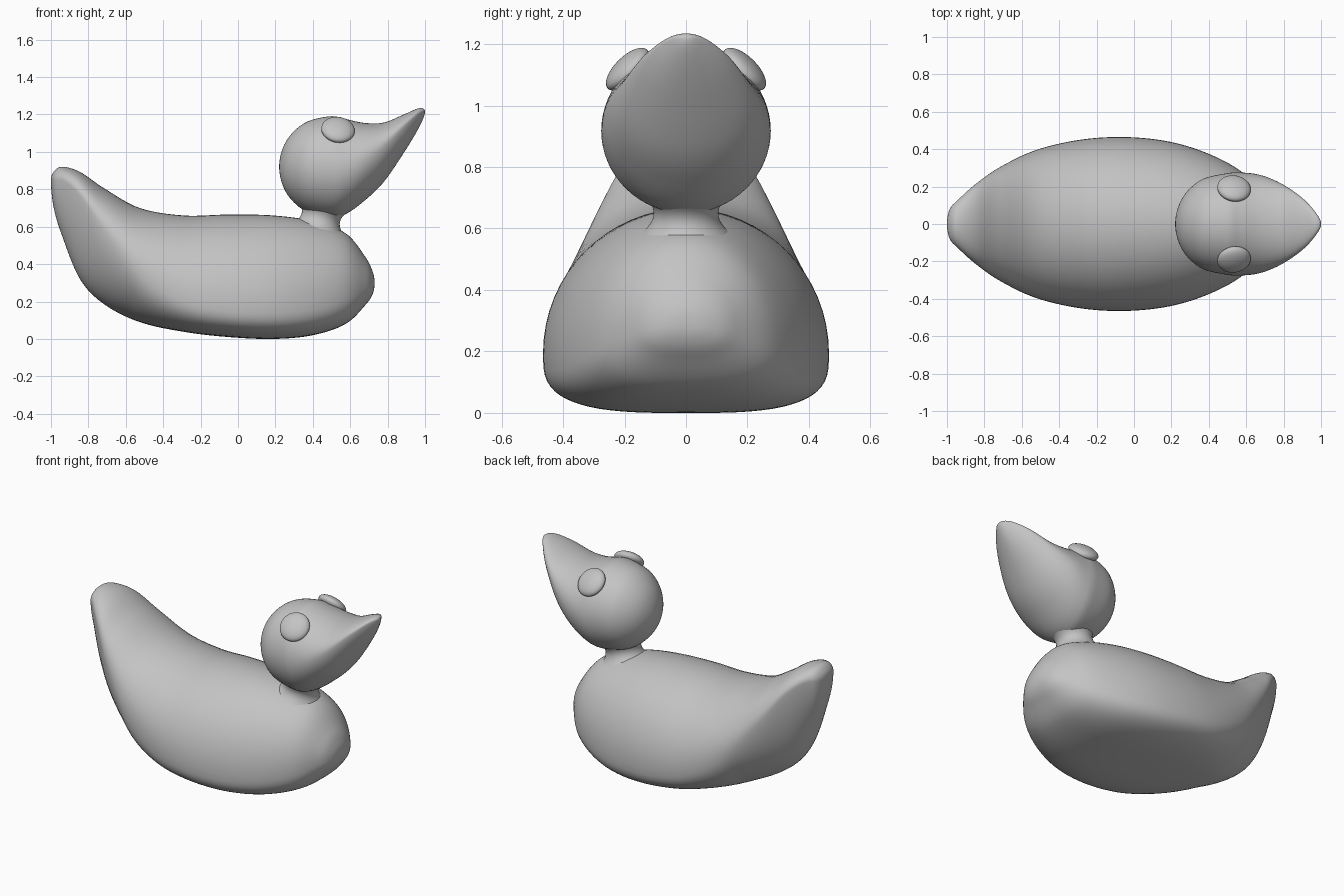
import bpy, bmesh, math
from mathutils import Vector

if "Cube" in bpy.data.objects:
    bpy.data.objects.remove(bpy.data.objects["Cube"], do_unlink=True)

grey = bpy.data.materials.new("plain grey")
grey.use_nodes = True
grey.diffuse_color = (0.55, 0.55, 0.55, 1)
grey.node_tree.nodes["Principled BSDF"].inputs["Base Color"].default_value = (0.55, 0.55, 0.55, 1)

SIDES = 64
STEPS = 8


def finish(name, bm):
    bmesh.ops.recalc_face_normals(bm, faces=bm.faces)
    for face in bm.faces:
        face.smooth = True
    mesh = bpy.data.meshes.new(name)
    bm.to_mesh(mesh)
    bm.free()
    mesh.materials.append(grey)
    obj = bpy.data.objects.new(name, mesh)
    bpy.context.scene.collection.objects.link(obj)
    return obj


def spline(p0, p1, p2, p3, t):
    """Catmull-Rom blend of whole stations."""
    return [0.5 * (2 * b + (c - a) * t + (2 * a - 5 * b + 4 * c - d) * t ** 2
                   + (3 * b - a - 3 * c + d) * t ** 3)
            for a, b, c, d in zip(p0, p1, p2, p3)]


def past_end(s):
    """Station mirrored through the tip, so that the end closes round."""
    x, low, high, half, widest = s
    return (x, high, low, -half, widest)


def power(v, n):
    return math.copysign(abs(v) ** (2 / n), v)


def ring(bm, station):
    x, low, high, half, widest = station
    mid = low + (high - low) * widest
    squareness = max(2, 4.6 - 5.2 * widest)
    verts = []
    for i in range(SIDES):
        a = math.tau * i / SIDES
        c, s = math.cos(a), math.sin(a)
        n = 2 if s > 0 else squareness
        reach = high - mid if s > 0 else mid - low
        verts.append(bm.verts.new((x, half * power(c, n), mid + reach * power(s, n))))
    return verts


def bridge(bm, a, b):
    for i in range(len(a)):
        j = (i + 1) % len(a)
        bm.faces.new((a[i], a[j], b[j], b[i]))


def loft(name, stations):
    """Skin over stations of (x, low, high, half width, widest height share)."""
    pts = [past_end(stations[1])] + stations + [past_end(stations[-2])]
    path = [spline(*pts[k:k + 4], i / STEPS)
            for k in range(len(stations) - 1) for i in range(STEPS)]
    bm = bmesh.new()
    rings = [ring(bm, s) for s in path[1:]]
    for a, b in zip(rings, rings[1:]):
        bridge(bm, a, b)
    for end, s in ((rings[0], stations[0]), (rings[-1], stations[-1])):
        tip = bm.verts.new((s[0], 0, s[1]))
        for i in range(SIDES):
            bm.faces.new((end[i], end[(i + 1) % SIDES], tip))
    return finish(name, bm)


# Body with its upturned tail
loft("body", [
    (-1, .84, .84, 0, .7), (-.985, .7, .895, .08, .75), (-.94, .55, .92, .13, .8),
    (-.845, .32, .893, .215, .78), (-.715, .185, .805, .305, .64),
    (-.525, .09, .7, .395, .46), (-.29, .038, .66, .45, .32),
    (-.05, .01, .665, .465, .27), (.19, 0, .66, .44, .27),
    (.4, .02, .63, .375, .29), (.575, .08, .565, .28, .33),
    (.68, .18, .44, .165, .38), (.72, .24, .36, .085, .4), (.73, .3, .3, 0, .4)])

# Round head drawn out into the beak
loft("head", [
    (.22, .92, .92, 0, .5), (.256, .785, 1.055, .135, .5),
    (.355, .686, 1.154, .234, .5), (.49, .65, 1.19, .27, .5),
    (.575, .667, 1.176, .275, .5), (.675, .738, 1.155, .262, .53),
    (.78, .84, 1.157, .22, .6), (.893, 1.005, 1.203, .145, .68),
    (.97, 1.135, 1.234, .063, .72), (1, 1.215, 1.215, 0, .7)])

# Short waisted neck, leaning forward
bm = bmesh.new()
rows = []
for k in range(13):
    t = k / 6 - 1
    radius = 0.105 + 0.03 * t * t
    rows.append([bm.verts.new((radius * math.cos(math.tau * i / SIDES),
                               radius * math.sin(math.tau * i / SIDES), 0.06 * t))
                 for i in range(SIDES)])
for a, b in zip(rows, rows[1:]):
    bridge(bm, a, b)
neck = finish("neck", bm)
neck.location = (.443, 0, .65)
neck.rotation_euler.y = math.radians(13)

# Flattened eyes on both sides of the head
for side, name in ((1, "left_eye"), (-1, "right_eye")):
    bm = bmesh.new()
    bmesh.ops.create_uvsphere(bm, u_segments=40, v_segments=24, radius=1)
    eye = finish(name, bm)
    eye.scale = (.09, .09, .04)
    eye.location = (.535, .19 * side, 1.118)
    eye.rotation_euler = Vector((.13, .7 * side, .71)).to_track_quat("Z", "Y").to_euler()
